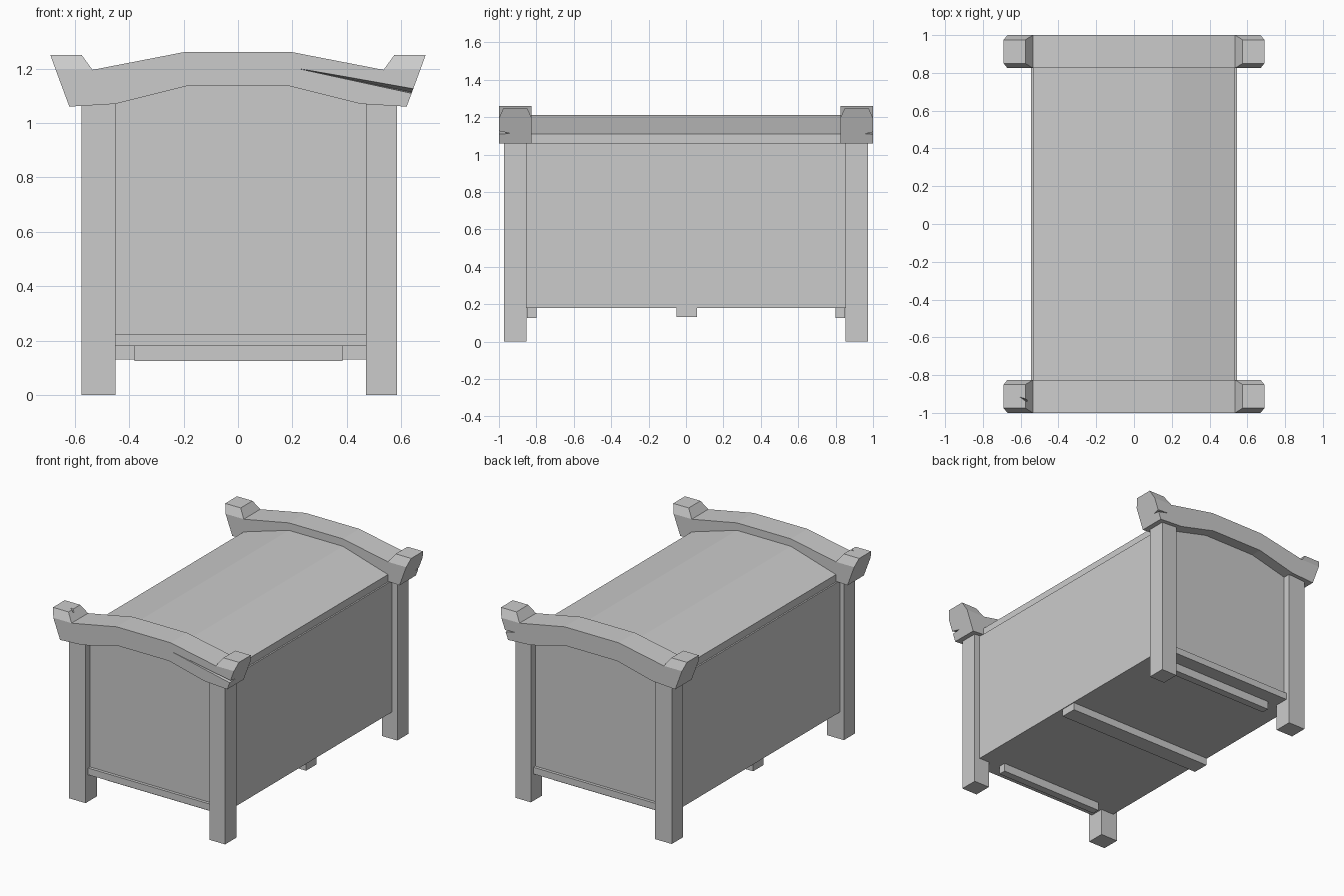
import bpy
import bmesh
from mathutils import Vector

cube = bpy.data.objects.get("Cube")
if cube:
    bpy.data.objects.remove(cube, do_unlink=True)

grey = bpy.data.materials.new("plain_grey")
grey.use_nodes = True
colour = (0.6, 0.6, 0.6, 1)
grey.diffuse_color = colour
grey.node_tree.nodes["Principled BSDF"].inputs["Base Color"].default_value = colour


def finish(name, bm):
    bmesh.ops.recalc_face_normals(bm, faces=bm.faces)
    mesh = bpy.data.meshes.new(name)
    bm.to_mesh(mesh)
    bm.free()
    mesh.materials.append(grey)
    obj = bpy.data.objects.new(name, mesh)
    bpy.context.collection.objects.link(obj)
    return obj


def prism(name, profile, y0, y1):
    """Extrude an x-z profile along y."""
    bm = bmesh.new()
    face = bm.faces.new([bm.verts.new((x, y0, z)) for x, z in profile])
    new = bmesh.ops.extrude_face_region(bm, geom=[face])["geom"]
    verts = [v for v in new if isinstance(v, bmesh.types.BMVert)]
    bmesh.ops.translate(bm, verts=verts, vec=Vector((0, y1 - y0, 0)))
    return finish(name, bm)


def box(name, x, y, z):
    return prism(name, [(x[0], z[0]), (x[1], z[0]), (x[1], z[1]), (x[0], z[1])], *y)


def hull(name, points):
    bm = bmesh.new()
    for p in points:
        bm.verts.new(p)
    bmesh.ops.convex_hull(bm, input=bm.verts)
    bmesh.ops.dissolve_limit(bm, angle_limit=0.01, verts=bm.verts, edges=bm.edges)
    return finish(name, bm)


def cut(target, cutter):
    mod = target.modifiers.new("split", "BOOLEAN")
    mod.operation = "DIFFERENCE"
    mod.solver = "EXACT"
    mod.object = cutter
    bpy.context.view_layer.objects.active = target
    bpy.ops.object.modifier_apply(modifier=mod.name)
    bpy.data.objects.remove(cutter, do_unlink=True)


def mirrored(half):
    """Close a right-hand outline with its left-hand reflection."""
    return half + [(-x, z) for x, z in reversed(half)]


# Chest body: side walls and floor, curved lid, arched end panels
box("chest_body", (-0.545, 0.545), (-0.9, 0.9), (0.18, 1.06))
prism("lid", mirrored([(0.535, 1.05), (0.535, 1.11), (0.2, 1.21)]), -0.84, 0.84)
panel = mirrored([(0.5, 0.2), (0.5, 1.075), (0.19, 1.15)])
beam = [(0.19, 1.135), (0.45, 1.07), (0.62, 1.06),
        (0.67, 1.195), (0.535, 1.195), (0.2, 1.26)]
# Outline runs under the arch, around the right end, over the top and back
beam_outline = beam + [(-x, z) for x, z in reversed(beam)]

for end, s in (("front", -1), ("back", 1)):
    prism(end + "_panel", panel, s * 0.85, s * 0.925)
    box(end + "_bottom_rail", (-0.5, 0.5), (s * 0.85, s * 0.945), (0.18, 0.225))
    box(end + "_floor_batten", (-0.38, 0.385), (s * 0.8, s * 0.85), (0.125, 0.19))
    top = prism(end + "_arched_beam", beam_outline, s * 0.825, s)

    for side, m in (("left", 1), ("right", -1)):
        # Legs, set slightly off centre like hand-cut posts
        box(f"{end}_{side}_leg", (m * 0.46 + 0.01, m * 0.58 + 0.005),
            (s * 0.852, s * 0.972), (0, 1.075))
        # Horn block with chamfered top on the beam tip
        low = [(m * x, s * y, 1.195) for x in (0.535, 0.67) for y in (0.825, 1)]
        high = [(m * x, s * y, 1.25) for x in (0.575, 0.69) for y in (0.85, 0.975)]
        horn = hull(f"{end}_{side}_horn", low + high)
        if (s, m) == (-1, -1):
            cut(horn, hull("top_split", [
                (-0.615, -0.91, 1.26), (-0.55, -0.93, 1.26),
                (-0.56, -0.95, 1.26), (-0.57, -0.935, 1.22)]))

    # Split in the wood at the beam's left tip
    start = 0.22 if s < 0 else 0.56
    height = 1.2 if s < 0 else 1.125
    cut(top, hull(end + "_split", [
        (start, s * 1.01, height), (start, s * 0.995, height),
        (0.7, s * 1.01, 1.118), (0.7, s * 1.01, 1.095), (0.7, s * 0.93, 1.1)]))

# Batten across the middle of the floor
box("middle_floor_batten", (-0.54, 0.54), (-0.05, 0.06), (0.13, 0.19))
